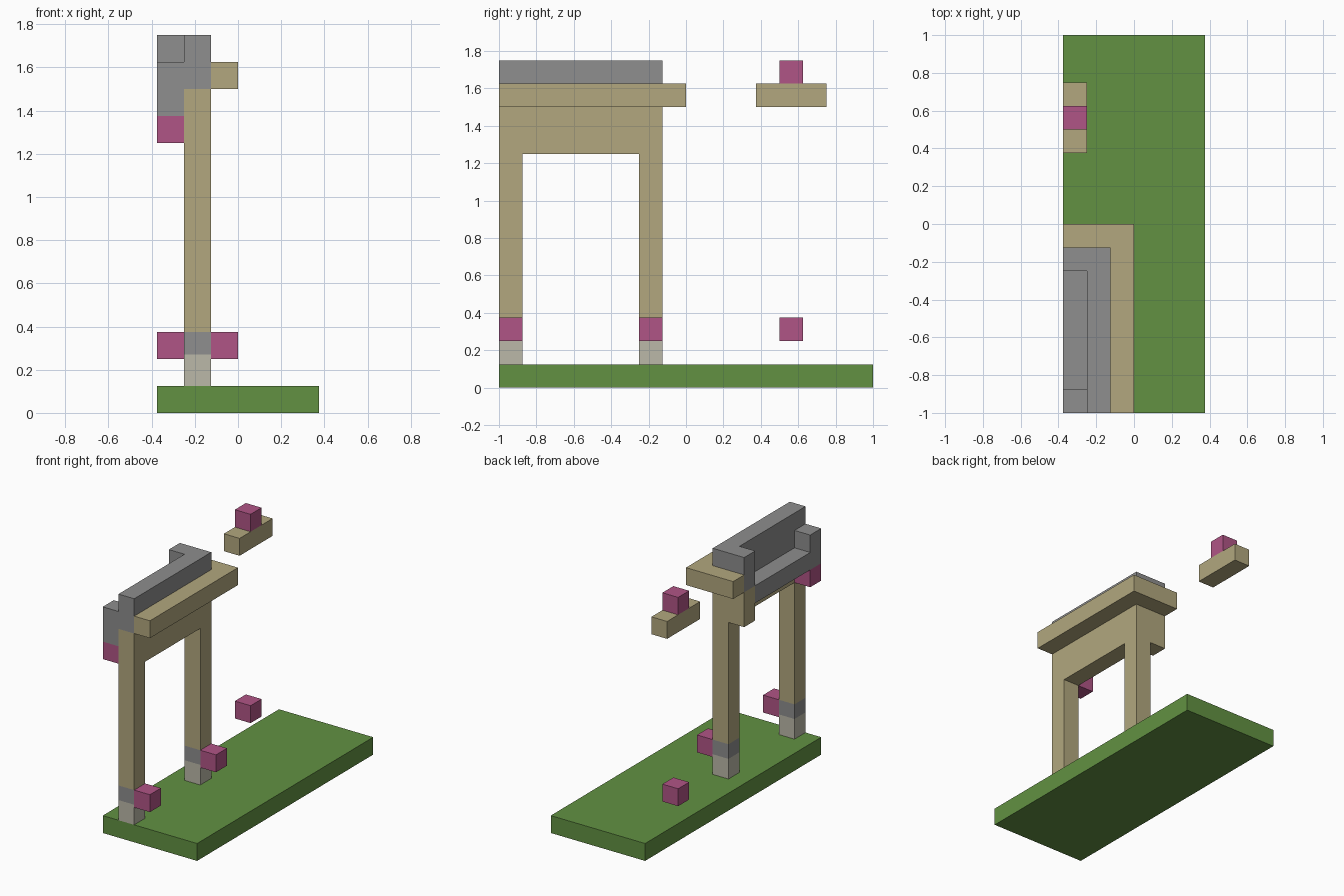
import bpy

# Remove the default cube
if "Cube" in bpy.data.objects:
    bpy.data.objects.remove(bpy.data.objects["Cube"], do_unlink=True)

U = 0.125  # block size
X0, Y0 = -3, -8  # grid position of the front corner of the base


def linear(c):
    c /= 255
    return c / 12.92 if c <= 0.04045 else ((c + 0.055) / 1.055) ** 2.4


def material(name, r, g, b):
    colour = (linear(r), linear(g), linear(b), 1)
    mat = bpy.data.materials.new(name)
    mat.use_nodes = True
    mat.diffuse_color = colour
    mat.node_tree.nodes["Principled BSDF"].inputs["Base Color"].default_value = colour
    return mat


GREEN = material("grass green", 98, 145, 66)
TAN = material("timber tan", 178, 167, 126)
GREY = material("stone grey", 142, 142, 142)
PALE = material("pale stone", 187, 184, 168)
PINK = material("marker pink", 176, 85, 134)


def box(name, mat, corner, size):
    """Box from its lowest corner and size, in blocks from the base corner."""
    origin = (X0, Y0, 0)
    centre = [(o + c + s / 2) * U for o, c, s in zip(origin, corner, size)]
    bpy.ops.mesh.primitive_cube_add(size=1, location=centre)
    obj = bpy.context.object
    obj.name = name
    obj.scale = [s * U for s in size]
    bpy.ops.object.transform_apply(location=False, rotation=False, scale=True)
    obj.data.materials.append(mat)
    return obj


# Ground slab
box("ground_slab", GREEN, (0, 0, 0), (6, 16, 1))

# Two posts with stone feet, grey bands and side markers
BAND = 2.16
for end, y in (("front", 0), ("back", 6)):
    box(end + "_post_foot", PALE, (1, y, 1), (1, 1, BAND - 1))
    box(end + "_post_band", GREY, (1, y, BAND), (1, 1, 3 - BAND))
    box(end + "_post", TAN, (1, y, 3), (1, 1, 7))
    box(end + "_post_marker", PINK, (2, y, 2), (1, 1, 1))

# Cross beam, back bracket and L-shaped ledge
box("cross_beam", TAN, (1, 0, 10), (1, 7, 2))
box("back_bracket", TAN, (0, 6, 10), (1, 1, 2))
box("side_ledge", TAN, (2, 0, 12), (1, 8, 1))
box("back_ledge", TAN, (0, 7, 12), (2, 1, 1))

# Grey trough along the top
box("trough_wall", GREY, (1, 0, 12), (1, 7, 2))
box("trough_back_end", GREY, (0, 6, 12), (1, 1, 2))
box("trough_floor", GREY, (0, 1, 11), (1, 5, 1))
box("trough_front_end", GREY, (0, 0, 11), (1, 1, 2))
box("trough_marker", PINK, (0, 0, 10), (1, 1, 1))

# Floating plank and markers
box("floating_plank", TAN, (0, 11, 12), (1, 3, 1))
box("plank_marker", PINK, (0, 12, 13), (1, 1, 1))
box("low_marker", PINK, (0, 12, 2), (1, 1, 1))
